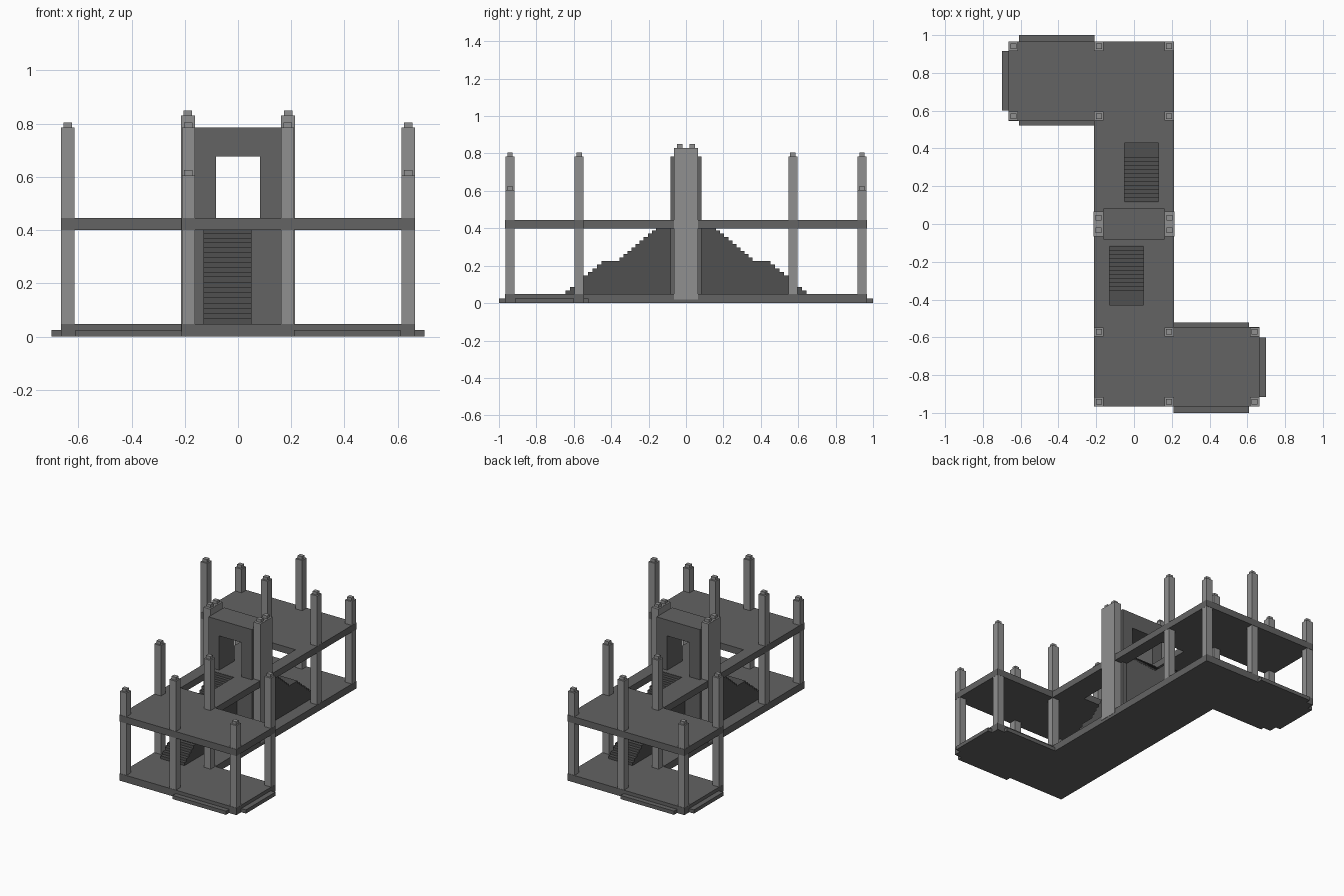
import bpy, bmesh
from mathutils import Vector

if "Cube" in bpy.data.objects:
    bpy.data.objects.remove(bpy.data.objects["Cube"])


def paint(name, v):
    mat = bpy.data.materials.new(name)
    mat.diffuse_color = (v, v, v, 1)
    mat.use_nodes = True
    mat.node_tree.nodes["Principled BSDF"].inputs["Base Color"].default_value = mat.diffuse_color
    return mat


DARK, LIGHT, STEP = paint("dark_concrete", 0.125), paint("light_concrete", 0.28), paint("stair_concrete", 0.08)


def finish(name, bm, mat):
    bmesh.ops.recalc_face_normals(bm, faces=bm.faces)
    me = bpy.data.meshes.new(name)
    bm.to_mesh(me)
    bm.free()
    me.materials.append(mat)
    ob = bpy.data.objects.new(name, me)
    bpy.context.collection.objects.link(ob)
    return ob


def add_box(bm, x0, x1, y0, y1, z0, z1):
    for v in bmesh.ops.create_cube(bm, size=1)["verts"]:
        v.co = Vector((x1 if v.co.x > 0 else x0, y1 if v.co.y > 0 else y0, z1 if v.co.z > 0 else z0))


def box(name, *dims):
    bm = bmesh.new()
    add_box(bm, *dims)
    return finish(name, bm, DARK)


def prism(name, pts, vec, mat):
    bm = bmesh.new()
    face = bm.faces.new([bm.verts.new(p) for p in pts])
    ext = bmesh.ops.extrude_face_region(bm, geom=[face])["geom"]
    bmesh.ops.translate(bm, vec=vec, verts=[g for g in ext if isinstance(g, bmesh.types.BMVert)])
    return finish(name, bm, mat)


def cut(target, cutter):
    mod = target.modifiers.new("opening", 'BOOLEAN')
    mod.operation = 'DIFFERENCE'
    mod.solver = 'EXACT'
    mod.object = cutter
    cutter.hide_render = True
    bpy.context.view_layer.objects.active = target
    bpy.ops.object.modifier_apply(modifier=mod.name)
    bpy.data.objects.remove(cutter)


def column(name, x, y, wx, wy, top):
    # square post with a small nub on top
    bm = bmesh.new()
    add_box(bm, x - wx, x + wx, y - wy, y + wy, 0.02, top)
    add_box(bm, x - 0.016, x + 0.016, y - 0.014, y + 0.014, top, top + 0.02)
    return finish(name, bm, LIGHT)


def turned(ob):
    # copy rotated half a turn about the vertical axis
    bm = bmesh.new()
    bm.from_mesh(ob.data)
    for v in bm.verts:
        v.co.x, v.co.y = -v.co.x, -v.co.y
    return finish(ob.name + "_back", bm, ob.data.materials[0])


# Z-shaped floors
half = [(-0.212, -0.967), (0.665, -0.967), (0.665, -0.546), (0.212, -0.546)]
outline = half + [(-x, -y) for x, y in half]
prism("ground_slab", [(x, y, 0) for x, y in outline], (0, 0, 0.048), DARK)
upper = prism("upper_slab", [(x, y, 0.40) for x, y in outline], (0, 0, 0.045), DARK)

# stairwell openings in the upper floor
hole = box("stairwell", -0.13, 0.05, -0.43, -0.115, 0.3, 0.6)
cut(upper, turned(hole))
cut(upper, hole)

# central wall with a doorway
wall = box("central_wall", -0.162, 0.162, -0.083, 0.083, 0.04, 0.785)
cut(wall, box("doorway", -0.083, 0.083, -0.2, 0.2, 0.445, 0.677))

# stairs with a landing halfway
prof = [(0.08, 0.04), (0.645, 0.04)]
z = 0.048
for start, run, n, rise in ((0.645, 0.024, 9, 0.0197), (0.355, 0.0215, 12, 0.0182)):
    for i in range(n):
        y = start - i * run
        prof.append((y, z))
        z += rise
        prof.append((y, z))
prof.append((0.08, z))
turned(prism("stair", [(-0.13, -y, h) for y, h in prof], (0.18, 0, 0), STEP))

# low outer steps around the wings
for dims in ((0.21, 0.61, -1.0, -0.95), (0.21, 0.61, -0.56, -0.522), (0.65, 0.70, -0.915, -0.60)):
    turned(box("outer_step", *dims, 0, 0.025))

# wing columns, set just inside the slab edges; some are shorter
for x, y, top in ((-0.186, -0.941, 0.605), (0.186, -0.941, 0.785), (0.639, -0.941, 0.605),
                  (-0.186, -0.571, 0.785), (0.186, -0.571, 0.785), (0.639, -0.571, 0.785)):
    turned(column("wing_column", x, y, 0.025, 0.024, top))

# paired columns beside the central wall, standing slightly proud of the slab
for x in (-0.188, 0.188):
    turned(column("centre_column", x, -0.033, 0.026, 0.032, 0.83))
